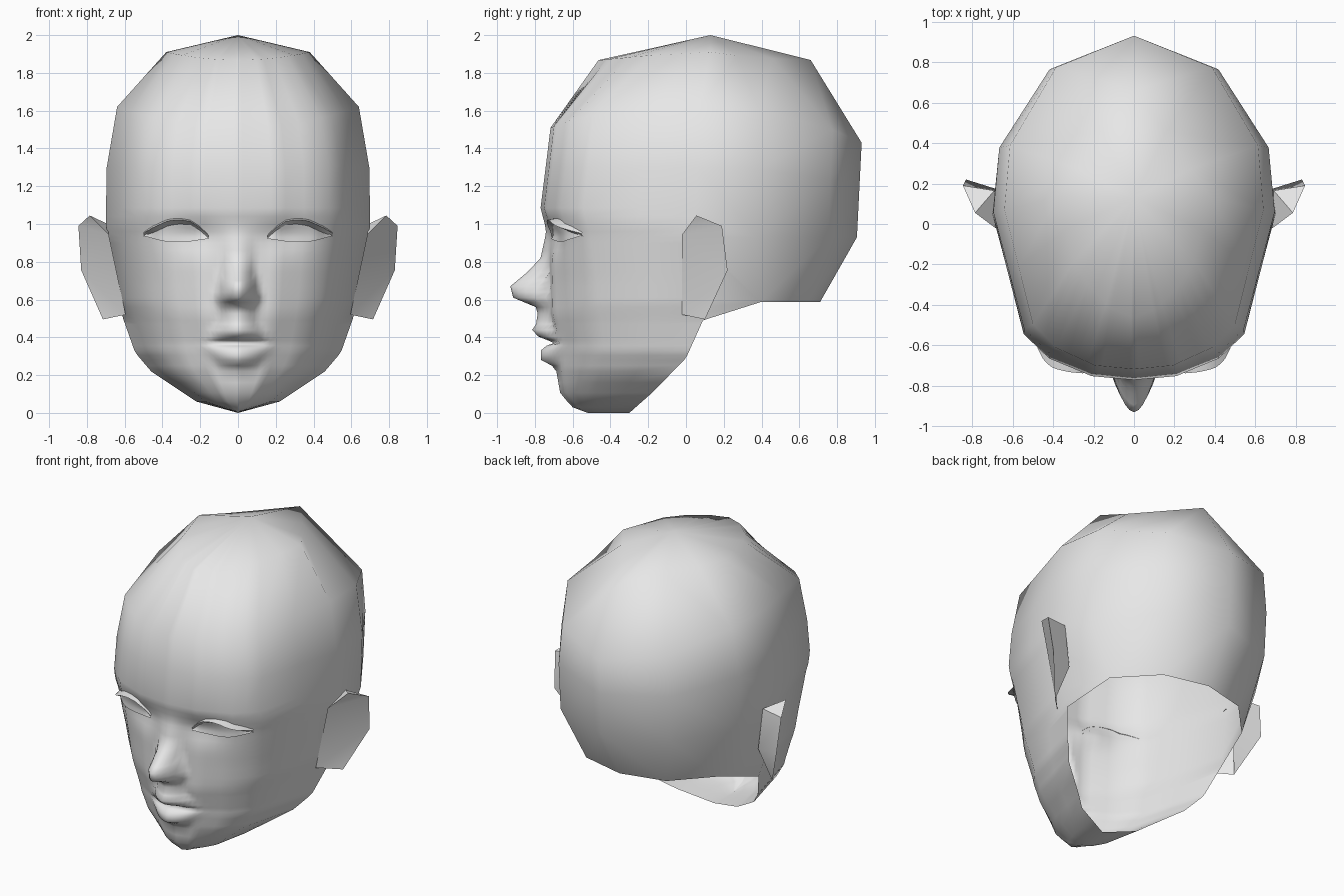
import bpy, bmesh, math

if "Cube" in bpy.data.objects:
    bpy.data.objects.remove(bpy.data.objects["Cube"])

skin = bpy.data.materials.new("pale_grey")
skin.diffuse_color = (0.8, 0.8, 0.8, 1)
skin.use_nodes = True
skin.node_tree.nodes["Principled BSDF"].inputs["Base Color"].default_value = skin.diffuse_color


def lerp(table, z):
    """Piecewise linear lookup in a list of (z, value)."""
    if z <= table[0][0]:
        return table[0][1]
    for (a, va), (b, vb) in zip(table, table[1:]):
        if z <= b:
            return va + (vb - va) * (z - a) / (b - a)
    return table[-1][1]


# Head profiles by height: face front, back of skull, half width, widest point
FRONT = [(0, -.52), (.03, -.60), (.10, -.665), (.24, -.69), (.37, -.70), (.52, -.735),
         (.95, -.735), (1.085, -.77), (1.51, -.717), (1.868, -.463), (2, .13)]
BACK = [(.587, .71), (.93, .905), (1.43, .93), (1.868, .66), (2, .13)]
WIDTH = [(0, 0), (.06, .22), (.22, .46), (.32, .545), (.49, .605), (.587, .635),
         (1, .70), (1.3, .695), (1.62, .64), (1.91, .38), (2, 0)]
SIDE = [(0, -.30), (.106, -.18), (.29, 0), (.49, .09), (1, .05), (1.62, .07), (1.91, .13), (2, .13)]
POWER = [(0, 1.9), (.4, 2.08), (.7, 2.2), (1.05, 2.45), (1.55, 2.4), (1.868, 1.7)]
# Nose and mouth: projection on the centre line and half width
NOSE = [(.525, 0), (.56, .06), (.61, .18), (.67, .195), (.745, .105), (.82, .035), (.98, 0)]
NOSE_W = [(.54, .11), (.61, .12), (.67, .11), (.75, .09), (.98, .08)]
LIP = [(.24, 0), (.28, .075), (.33, .072), (.355, .04), (.37, .0), (.385, .03), (.405, .075),
       (.44, .098), (.47, .07), (.525, .05), (.56, 0)]
LIP_W = [(.24, .12), (.28, .14), (.33, .17), (.375, .19), (.405, .16), (.47, .11), (.56, .08)]
KNOTS = (0, .3, .6, .78, 1)


def bump(x, z, depth, width):
    return lerp(depth, z) * max(0, 1 - (x / lerp(width, z)) ** 2)


def arc(u, z):
    """Faceted front section: 1 on the centre line, 0 at the side."""
    p = lerp(POWER, z)
    return lerp([(q, (1 - q ** p) ** (1 / p)) for q in KNOTS], u)


def face_y(x, z):
    """Depth of the face surface at x, z."""
    w, yc = lerp(WIDTH, z), lerp(SIDE, z)
    y = yc + (lerp(FRONT, z) - yc) * arc(min(1, x / w), z)
    y -= bump(x, z, NOSE, NOSE_W) + bump(x, z, LIP, LIP_W)
    y += .03 * math.exp(-((x - .23) / .11) ** 2 - ((z - .93) / .08) ** 2)
    return y


def make(name, verts, faces, crease=70):
    """Half a part, smooth with sharp creases, mirrored across x."""
    me = bpy.data.meshes.new(name)
    me.from_pydata(verts, [], faces)
    bm = bmesh.new()
    bm.from_mesh(me)
    bmesh.ops.remove_doubles(bm, verts=bm.verts, dist=.0005)
    bmesh.ops.delete(bm, geom=[v for v in bm.verts if not v.link_faces], context='VERTS')
    bmesh.ops.recalc_face_normals(bm, faces=bm.faces)
    for f in bm.faces:
        f.smooth = True
    for e in bm.edges:
        e.smooth = e.calc_face_angle(0) < math.radians(crease)
    bm.to_mesh(me)
    bm.free()
    me.materials.append(skin)
    ob = bpy.data.objects.new(name, me)
    bpy.context.collection.objects.link(ob)
    ob.modifiers.new("mirror", 'MIRROR').use_clip = True


def strip(rows):
    """Vertices and quads of a sheet through equal length rows."""
    n = len(rows[0])
    faces = [(i * n + j, i * n + j + 1, (i + 1) * n + j + 1, (i + 1) * n + j)
             for i in range(len(rows) - 1) for j in range(n - 1)]
    return [v for r in rows for v in r], faces


# Head shell: dense face rows, then coarse dome rows as (front, side, back) heights
FLAT = [0, .03, .06, .106, .16, .22, .25, .28, .305, .33, .355, .37, .385, .405,
        .44, .47, .49, .525, .56, .587, .61, .64, .67, .70, .745, .78, .82, .86, .90,
        .93, .96, 1.0, 1.04, 1.085]
ROWS = [(z, z, z) for z in FLAT] + [(1.3, 1.3, 1.2), (1.51, 1.62, 1.43), (1.868, 1.91, 1.868), (2, 2, 2)]
COLS = [0, .035, .07, .105, .14, .175, .21, .25, .3, .36, .43, .5, .6, .69, .78, .89, 1]
k, n = len(COLS) - 1, len(COLS) + 3
# Skull sections behind the ears, by back height: (width, depth) fractions
OPEN, FULL, CAP = [(.83, .50), (.47, .885)], [(.957, .37), (.6, .82)], [(.75, .27), (.42, .62)]
verts, faces = [], []
for zf, zs, zb in ROWS:
    w, yc, yb = lerp(WIDTH, zs), lerp(SIDE, zs), lerp(BACK, zb)
    for u in COLS:
        if zf in FLAT and w > 0:
            verts.append((w * u, face_y(w * u, zf), zf))
        else:
            verts.append((w * u, yc + (lerp(FRONT, zf) - yc) * arc(u, zf), zf + (zs - zf) * u * u))
    for o, f, c in zip(OPEN, FULL, CAP):
        a, b = (lerp([(.587, o[i]), (.95, f[i]), (1.45, f[i]), (1.868, c[i])], zb) for i in (0, 1))
        verts.append((w * a, yc + (yb - yc) * b, zb + (zs - zb) * a * a))
    verts.append((0, yb, zb))
for i in range(len(ROWS) - 1):
    for j in range(k):
        a = i * n + j
        faces.append((a, a + 1, a + n + 1, a + n))
# Coarse skull rows; the first web runs from the jaw corner to the neck rim
jaw, base = FLAT.index(.49), FLAT.index(.587)
keys = [base, FLAT.index(.93)] + list(range(len(FLAT), len(ROWS)))
faces.append([r * n + k for r in range(jaw, base + 1)] + [base * n + k + 1])
for lo, hi in zip(keys, keys[1:]):
    faces.append([r * n + k for r in range(lo, hi + 1)] + [hi * n + k + 1, lo * n + k + 1])
    for j in (k + 1, k + 2):
        faces.append((lo * n + j, lo * n + j + 1, hi * n + j + 1, hi * n + j))
make("head", verts, faces, 150)

# Ears: flat front sheet and a sheet behind it
ear = [(.685, -.02, .945), (.785, .055, 1.045), (.845, .19, .99), (.83, .22, .755),
       (.715, .10, .495), (.595, -.02, .52), (.69, .165, 1.0), (.655, .165, .72)]
make("ears", ear, [(0, 1, 2), (0, 2, 3, 5), (5, 3, 4),
                   (0, 6, 1), (1, 6, 2), (2, 6, 7, 3), (3, 7, 4)], 40)

# Eyes: almond sheet between two lid curves
UPPER = [(.155, .925), (.20, .968), (.25, 1.0), (.31, 1.008), (.37, 1.0), (.43, .972), (.50, .94)]
LOWER = [(.155, .922), (.20, .916), (.25, .908), (.31, .903), (.37, .905), (.43, .917), (.50, .937)]
XS = [.155 + .345 * i / 14 for i in range(15)]
rows = []
for t in (0, .25, .5, .75, 1):
    row = []
    for x in XS:
        z = lerp(LOWER, x) * (1 - t) + lerp(UPPER, x) * t
        row.append((x, face_y(x, z) - .014 + .008 * t, z))
    rows.append(row)
make("eyes", *strip(rows))

# Upper lids: thin wedges overhanging the eyes, growing away from the nose
rows = []
for out, up in [(.002, -.012), (.06, .018), (-.004, .027)]:
    row = []
    for x in XS:
        s = (.2 + .8 * min(1, (x - .155) / .24)) * min(1, .15 + (.5 - x) / .05)
        z = lerp(UPPER, x) + up * (.5 + .5 * s)
        row.append((x, face_y(x, z) - out * s, z))
    rows.append(row)
make("upper_lids", *strip(rows))
